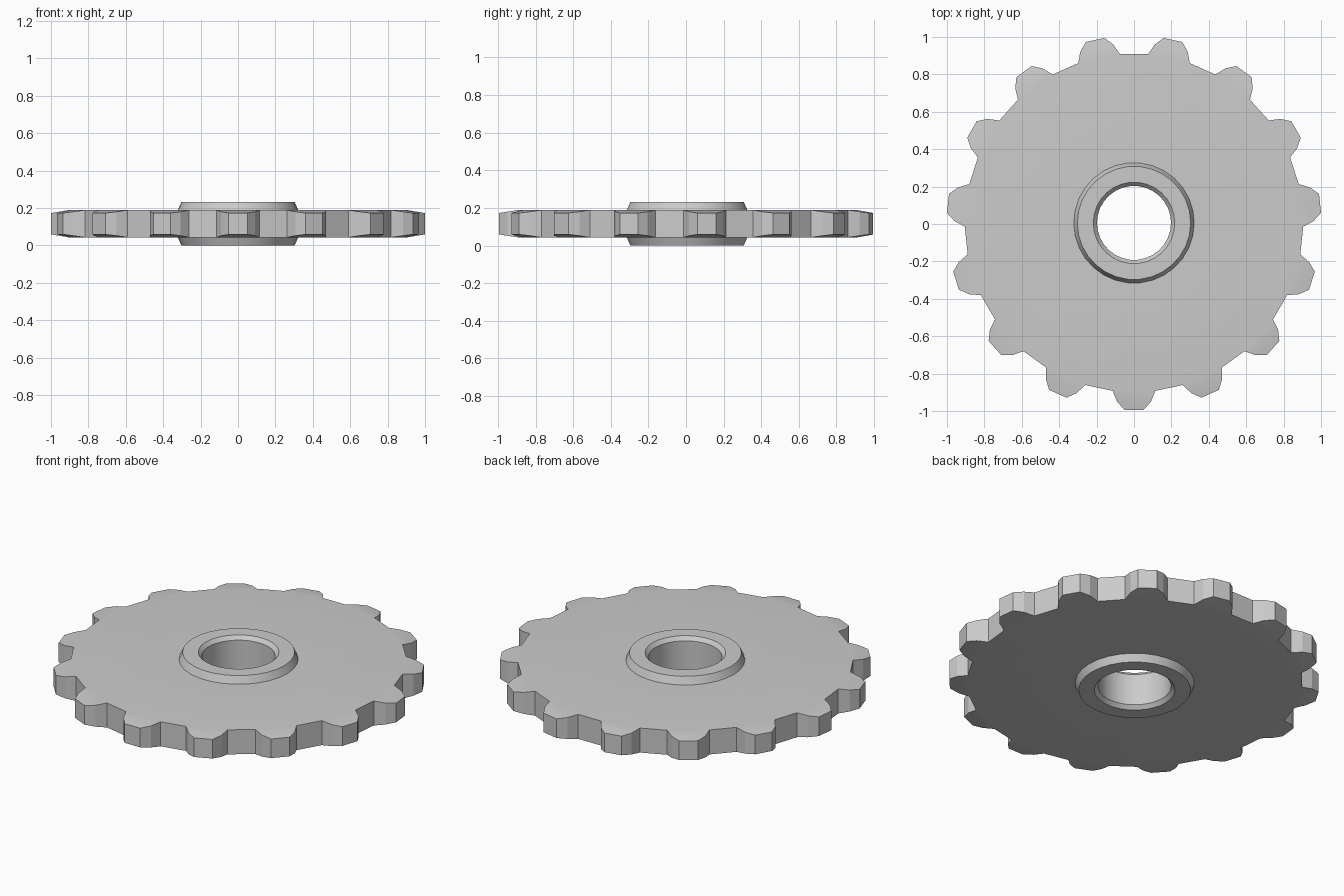
import bpy, bmesh
from math import sin, cos, radians, pi

if "Cube" in bpy.data.objects:
    bpy.data.objects.remove(bpy.data.objects["Cube"])

TEETH, SEG = 15, 30
R_ROOT, R_SHOULDER, R_TIP = 0.905, 0.96, 1.0014
A_ROOT, A_SHOULDER, A_TIP = 7.25, 5.4, 2.9      # half angles in degrees
MID, HALF, CY = 0.116, 0.073, 0.0057            # mid height, half thickness, y offset
BEVEL = 0.016                                   # height lost at the tooth tip

bm = bmesh.new()


def vert(r, deg, z):
    a = radians(deg)
    return bm.verts.new((r * cos(a), r * sin(a) + CY, MID + z))


def bridge(a, b):
    n = len(a)
    for i in range(n):
        j = (i + 1) % n
        bm.faces.new((a[i], a[j], b[j], b[i]))


# Outline of one tooth: (radius, angle offset)
tooth = [(R_ROOT, -A_ROOT), (R_SHOULDER, -A_SHOULDER), (R_TIP, -A_TIP),
         (R_TIP, A_TIP), (R_SHOULDER, A_SHOULDER), (R_ROOT, A_ROOT)]
y_root = R_ROOT * cos(radians(A_ROOT))
y_tip = R_TIP * cos(radians(A_TIP))
outlines, bores = [], []

for side in (1, -1):
    # Toothed rim with sloping tooth faces
    outline, roots = [], []
    for t in range(TEETH):
        c = -90 + t * 360 / TEETH
        pts = []
        for r, off in tooth:
            drop = BEVEL * (r * cos(radians(off)) - y_root) / (y_tip - y_root)
            pts.append(vert(r, c + off, side * (HALF - drop)))
        bm.faces.new(pts)
        outline += pts
        roots += [pts[0], pts[-1]]
    outlines.append(outline)

    # Disc face, tapered hub and chamfered bore
    previous = roots
    for r, z in [(0.322, HALF), (0.303, MID), (0.218, MID), (0.198, MID - 0.022)]:
        ring = [vert(r, -96 + i * 360 / SEG, side * z) for i in range(SEG)]
        bridge(previous, ring)
        previous = ring
    bores.append(previous)

# Outer wall and bore wall
bridge(outlines[0], outlines[1])
bridge(bores[0], bores[1])
bmesh.ops.recalc_face_normals(bm, faces=bm.faces)

mesh = bpy.data.meshes.new("sprocket")
bm.to_mesh(mesh)
bm.free()
sprocket = bpy.data.objects.new("sprocket", mesh)
bpy.context.collection.objects.link(sprocket)

# Smooth the hub, keep tooth edges crisp
bpy.context.view_layer.objects.active = sprocket
sprocket.select_set(True)
bpy.ops.object.shade_smooth_by_angle(angle=radians(14))
